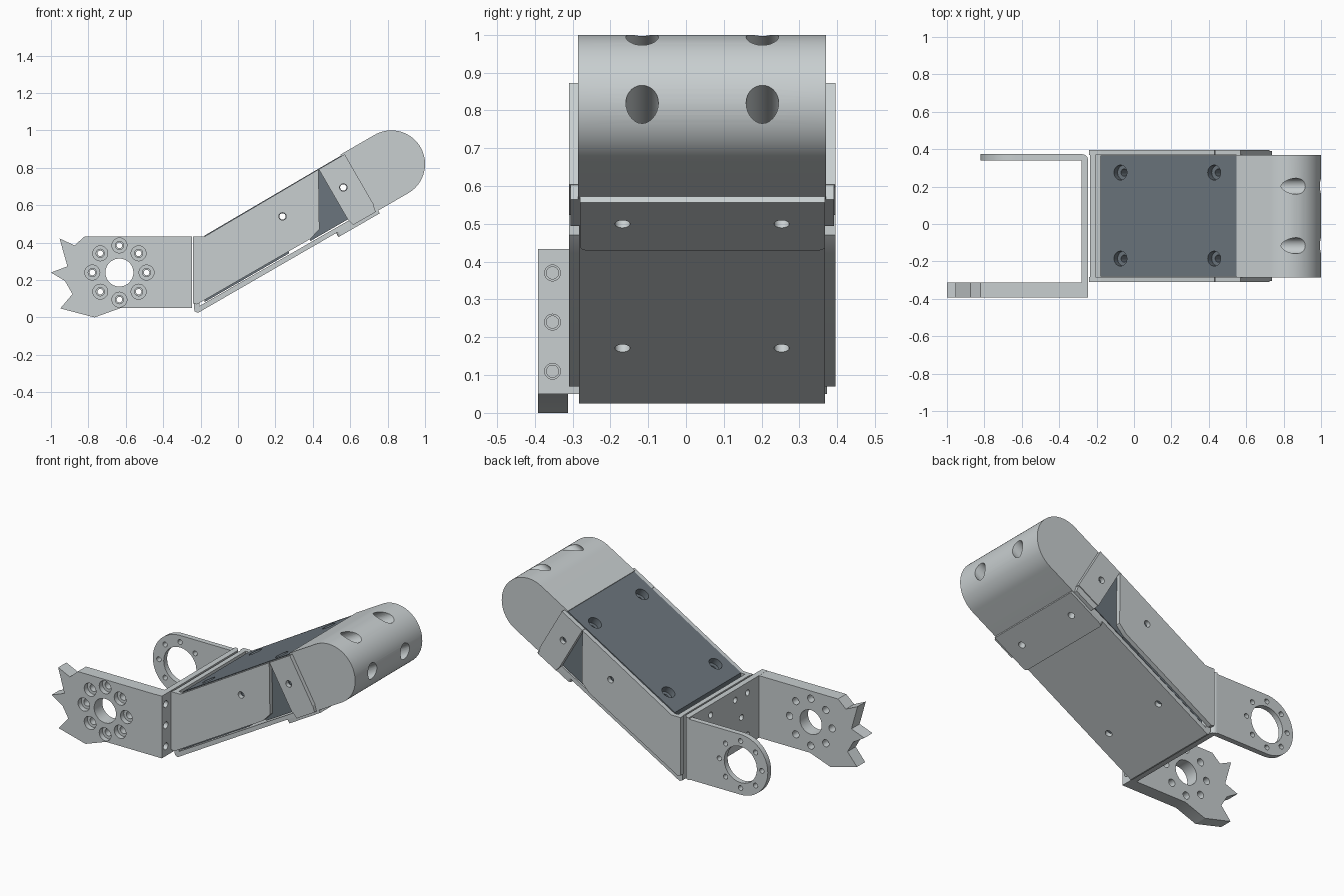
import bpy, bmesh, math
from mathutils import Vector, Matrix

cube = bpy.data.objects.get("Cube")
if cube:
    bpy.data.objects.remove(cube, do_unlink=True)


def material(name, rgb):
    m = bpy.data.materials.new(name)
    m.use_nodes = True
    m.diffuse_color = (*rgb, 1)
    m.node_tree.nodes["Principled BSDF"].inputs["Base Color"].default_value = (*rgb, 1)
    return m


GREY = material("light grey metal", (0.58, 0.62, 0.63))
SLATE = material("dark slate", (0.148, 0.179, 0.205))
parts = []

# Arm frame: a runs along the 30 degree arm, b is square to it
CA, SA = math.cos(math.radians(30)), math.sin(math.radians(30))
CX, CZ = 0.82, 0.82


def arm(a, b):
    return (CX + CA * a - SA * b, CZ + SA * a + CA * b)


def arm3(a, y, b):
    x, z = arm(a, b)
    return (x, y, z)


def add_object(name, bm, mat):
    bmesh.ops.recalc_face_normals(bm, faces=bm.faces[:])
    me = bpy.data.meshes.new(name)
    bm.to_mesh(me)
    bm.free()
    ob = bpy.data.objects.new(name, me)
    bpy.context.collection.objects.link(ob)
    if mat:
        me.materials.append(mat)
    return ob


def extrude(name, pts, vec, mat):
    """Solid made by sweeping a flat outline along a vector."""
    bm = bmesh.new()
    face = bm.faces.new([bm.verts.new(p) for p in pts])
    res = bmesh.ops.extrude_face_region(bm, geom=[face])
    bmesh.ops.translate(bm, vec=vec, verts=[v for v in res["geom"] if isinstance(v, bmesh.types.BMVert)])
    ob = add_object(name, bm, mat)
    parts.append(ob)
    return ob


def side_profile(name, xz, y0, y1, mat=GREY):
    return extrude(name, [(x, y0, z) for x, z in xz], (0, y1 - y0, 0), mat)


def drill(ob, holes):
    """Cut separate round holes, each (start, end, radius)."""
    bm = bmesh.new()
    for p0, p1, r in holes:
        p0, p1 = Vector(p0), Vector(p1)
        d = p1 - p0
        mx = Matrix.Translation((p0 + p1) / 2) @ d.to_track_quat("Z", "Y").to_matrix().to_4x4()
        bmesh.ops.create_cone(bm, cap_ends=True, segments=28, radius1=r, radius2=r, depth=d.length, matrix=mx)
    cutter = add_object("hole_cutter", bm, None)
    cutter.hide_render = True
    mod = ob.modifiers.new("holes", "BOOLEAN")
    mod.operation, mod.solver, mod.object = "DIFFERENCE", "EXACT", cutter
    bpy.context.view_layer.objects.active = ob
    bpy.ops.object.modifier_apply(modifier=mod.name)
    bpy.data.objects.remove(cutter, do_unlink=True)


def arc(cx, cz, r, start, end, n):
    return [(cx + r * math.cos(math.radians(start + (end - start) * i / n)),
             cz + r * math.sin(math.radians(start + (end - start) * i / n))) for i in range(n + 1)]


# Rounded end cap with four deep holes running along the arm
cap = [arm(-0.21, -0.18)] + [arm(a, b) for a, b in arc(0, 0, 0.18, -90, 90, 40)] + [arm(-0.21, 0.18)]
end_cap = side_profile("end_cap", cap, -0.285, 0.37)
drill(end_cap, [(arm3(-0.1, y, b), arm3(0.3, y, b), 0.043) for y in (-0.116, 0.202) for b in (0.127, -0.09)])

# Dark core of the arm, with a shallow notch underneath
core = [(-0.18, 0.437), arm(-0.205, 0.174), arm(-0.205, -0.14), arm(-0.58, -0.14), arm(-0.58, -0.12),
        arm(-0.71, -0.12), arm(-0.71, -0.14), (-0.18, 0.081)]
core_block = side_profile("core_block", core, -0.28, 0.365, SLATE)
top_spots = [(a, y) for a in (-0.933, -0.352) for y in (0.275, -0.185)]
drill(core_block, [(arm3(a, y, 0.13), arm3(a, y, 0.3), 0.04) for a, y in top_spots])
drill(core_block, [(arm3(a, y, -0.3), arm3(a, y, 0.3), 0.019) for a, y in top_spots])
SIDE_HOLE, CLAMP_HOLE = (-0.644, 0.0485), (-0.285, 0.02)
drill(core_block, [(arm3(a, -0.6, b), arm3(a, 0.6, b), 0.017) for a, b in (SIDE_HOLE, CLAMP_HOLE)])

# Under tray folding up into a vertical end wall
tray = [(-0.235, 0.433), (-0.235, 0.045), (-0.231, 0.032), arm(-1.293, -0.172), arm(-0.2, -0.172),
        arm(-0.2, -0.148), (-0.205, 0.062), (-0.205, 0.433)]
under_tray = side_profile("under_tray", tray, -0.283, 0.368)

# Clamp lip under the arm, with rounded lower corners
r = 0.02
lip_outline = [(-0.185, -0.28), (-0.185, 0.368)] + arc(-0.44 + r, 0.368 - r, r, 90, 180, 6) \
    + arc(-0.44 + r, -0.28 + r, r, 180, 270, 6)
lip_dir = Vector((-SA, 0, CA)) * 0.025
clamp_lip = extrude("clamp_lip", [arm3(a, y, -0.197) for a, y in lip_outline], lip_dir, GREY)
ys = (-0.168, 0.253)
drill(under_tray, [(arm3(a, y, -0.3), arm3(a, y, -0.142), 0.02) for a in (-1.0, -0.3) for y in ys])
drill(clamp_lip, [(arm3(-0.3, y, -0.3), arm3(-0.3, y, -0.142), 0.02) for y in ys])

# Side plates and clamp flanges on both sides
plate = [(-0.24, 0.433), (-0.178, 0.433), arm(-0.352, 0.17), (0.435, 0.471), arm(-0.575, -0.13),
         arm(-1.275, -0.13), (-0.24, 0.075)]
flange = [arm(-0.35, 0.17), arm(-0.35, -0.14), arm(-0.19, -0.14), arm(-0.19, 0.17)]
for side, y0, y1 in (("right", -0.31, -0.283), ("left", 0.368, 0.396)):
    for label, outline, (a, b) in (("side_plate", plate, SIDE_HOLE), ("clamp_flange", flange, CLAMP_HOLE)):
        ob = side_profile(f"{label}_{side}", outline, y0, y1)
        drill(ob, [(arm3(a, y0 - 0.1, b), arm3(a, y1 + 0.1, b), 0.02)])
    # Corner strip joining clamp flange and lip
    ya, yb = (y0 + 0.005, y1 + 0.012) if y0 < 0 else (y0 - 0.012, y1 - 0.005)
    side_profile(f"clamp_bend_{side}", [arm(-0.35, -0.139), arm(-0.34, -0.18), arm(-0.2, -0.18),
                                        arm(-0.192, -0.139)], ya, yb)

# Cross wall between the two mounting ears, rounded at the left bend
wall = [(-0.281, -0.392), (-0.246, -0.392)] + arc(-0.276, 0.343, 0.03, 0, 90, 6) + [(-0.281, 0.373)]
cross_wall = extrude("cross_wall", [(x, y, 0.05) for x, y in wall], (0, 0, 0.384), GREY)
holes = [(y, z) for y in (-0.2, -0.08, 0.16, 0.28) for z in (0.11, 0.37)] + [(-0.14, 0.24), (0.22, 0.24)]
drill(cross_wall, [((-0.35, y, z), (-0.2, y, z), 0.018) for y, z in holes])

# Left ear: rounded plate with a large bore and a ring of small holes
HX, HZ = -0.634, 0.24
ear = [(-0.28, 0.426)] + arc(HX, HZ, 0.186, 90, 270, 32) + [(-0.28, 0.054)]
left_ear = side_profile("left_ear", ear, 0.34, 0.373)


def ring(y0, y1, r):
    spots = arc(HX, HZ, 0.145, 0, 315, 7)
    return [((x, y0, z), (x, y1, z), r) for x, z in spots]


drill(left_ear, [((HX, 0.2, HZ), (HX, 0.5, HZ), 0.112)] + ring(0.2, 0.5, 0.015))

# Right ear: thick plate with a toothed end and counterbored holes
toothed = [(-0.28, 0.433), (-0.82, 0.433), (-0.874, 0.385), (-0.954, 0.422), (-0.912, 0.273), (-1.0, 0.24),
           (-0.925, 0.195), (-0.885, 0.125), (-0.95, 0.048), (-0.767, 0.0), (-0.628, 0.05), (-0.28, 0.05)]
right_ear = side_profile("right_ear", toothed, -0.392, -0.312)
drill(right_ear, [((HX, -0.6, HZ), (HX, -0.2, HZ), 0.075)] + ring(-0.6, -0.36, 0.04))
drill(right_ear, ring(-0.6, -0.2, 0.022))

# Screw holes through the wall edge into the right ear
edge_z = (0.11, 0.24, 0.37)
drill(cross_wall, [((-0.3, -0.353, z), (-0.2, -0.353, z), 0.021) for z in edge_z])
drill(right_ear, [((-0.36, -0.353, z), (-0.2, -0.353, z), 0.016) for z in edge_z])

# Smooth curves, sharp folds
bpy.ops.object.select_all(action="DESELECT")
for ob in parts:
    ob.select_set(True)
bpy.context.view_layer.objects.active = parts[0]
bpy.ops.object.shade_smooth_by_angle(angle=math.radians(30))
